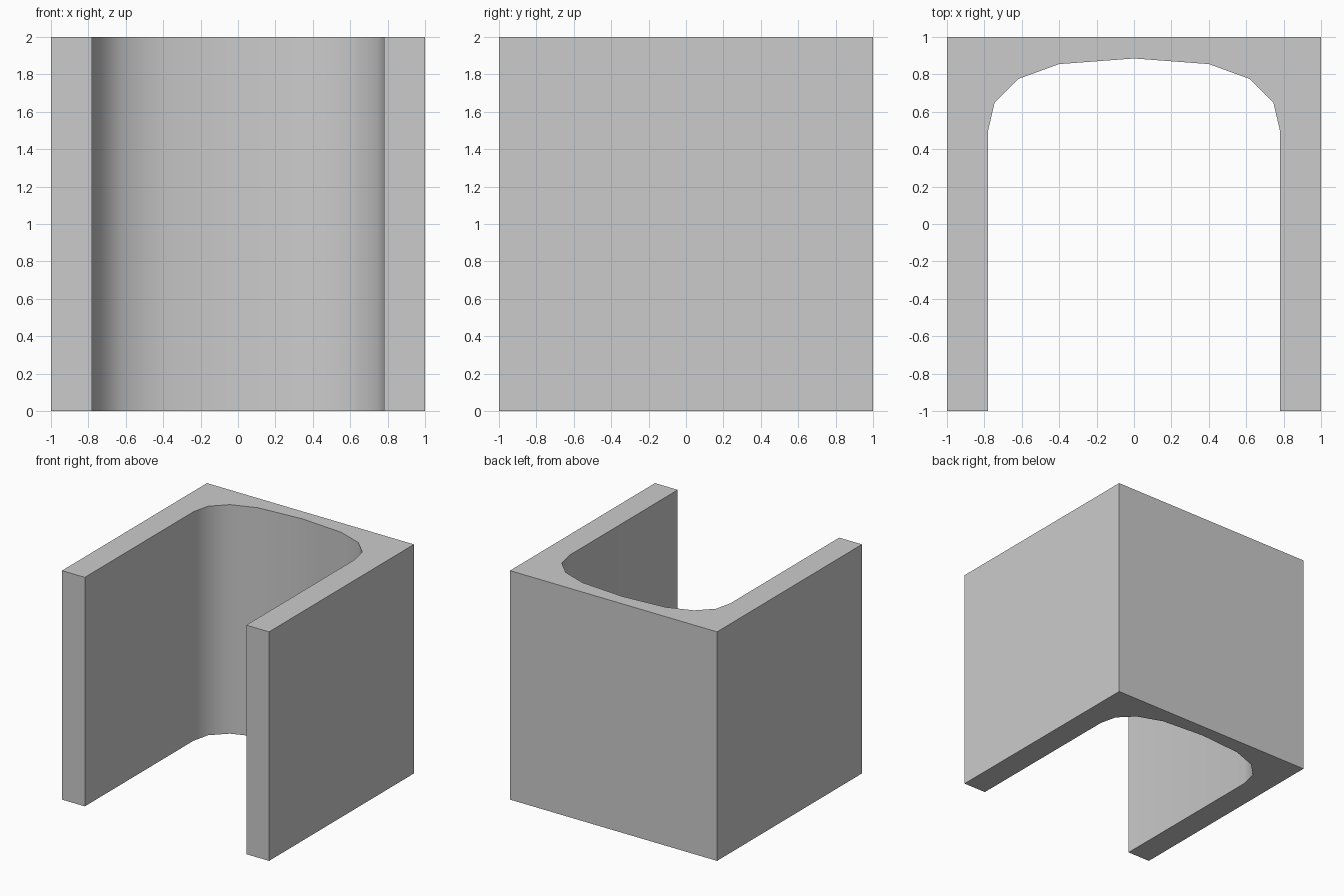
import bpy, bmesh, math

if "Cube" in bpy.data.objects:
    bpy.data.objects.remove(bpy.data.objects["Cube"])

# Right half of the arched inner wall, from front opening to back centre
half = [(0.78, -1), (0.78, 0.5), (0.745, 0.65), (0.62, 0.775), (0.4, 0.855)]
inner = half + [(0, 0.885)] + [(-x, y) for x, y in reversed(half)]
# Close the U-shaped outline around the square outside
outline = inner + [(-1, -1), (-1, 1), (1, 1), (1, -1)]

bm = bmesh.new()
rings = [[bm.verts.new((x, y, z)) for x, y in outline] for z in (0, 1, 2)]
n = len(outline)

# Side walls in two tiers
for low, high in zip(rings, rings[1:]):
    for i in range(n):
        j = (i + 1) % n
        bm.faces.new((low[i], low[j], high[j], high[i]))

# Bottom and top caps
bm.faces.new(list(reversed(rings[0])))
bm.faces.new(rings[2])
bmesh.ops.recalc_face_normals(bm, faces=bm.faces)

mesh = bpy.data.meshes.new("arched_alcove")
bm.to_mesh(mesh)
bm.free()
alcove = bpy.data.objects.new("arched_alcove", mesh)
bpy.context.collection.objects.link(alcove)

# Smooth the curved recess, keep the box edges sharp
bpy.context.view_layer.objects.active = alcove
alcove.select_set(True)
bpy.ops.object.shade_smooth_by_angle(angle=math.radians(40))
